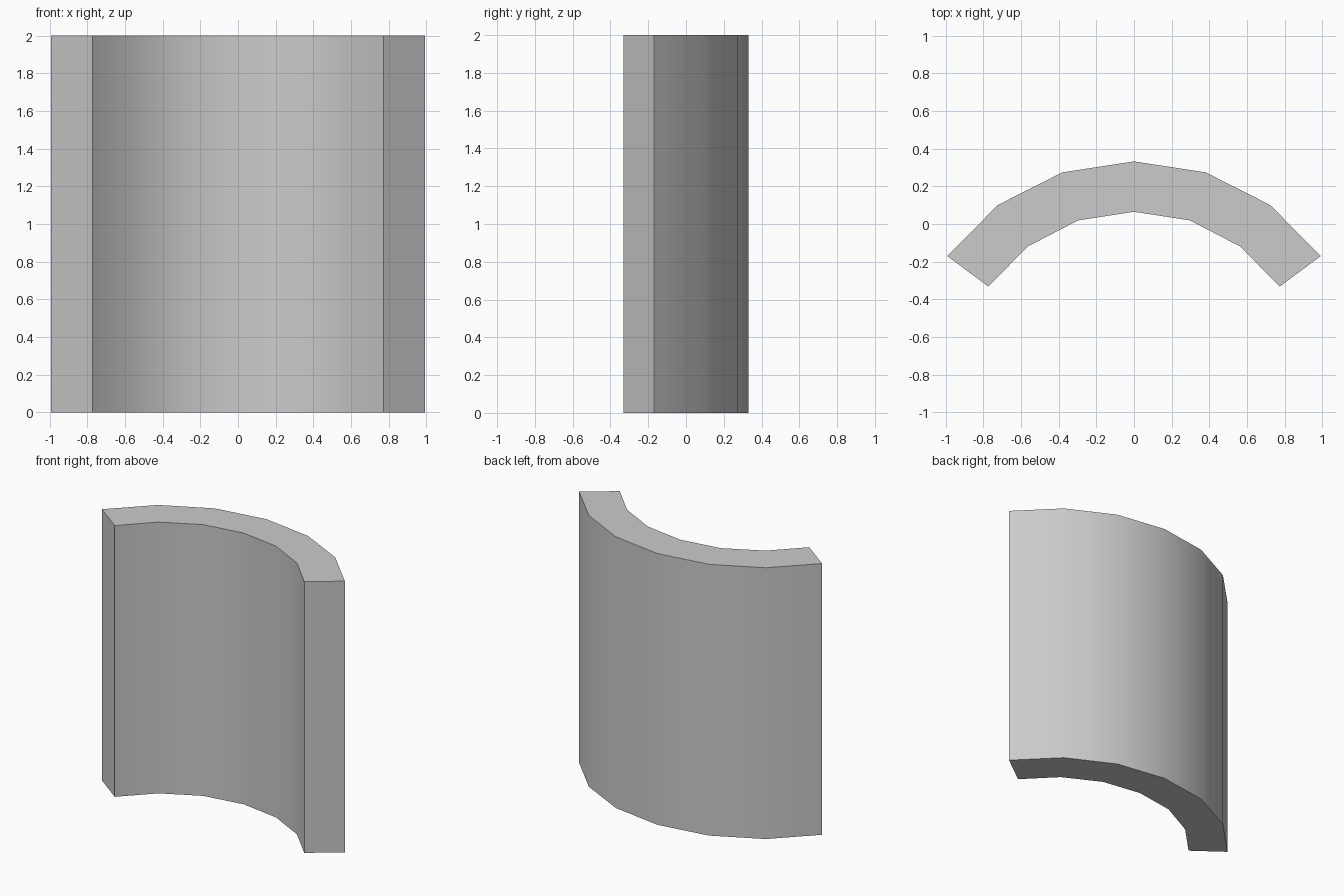
import bpy, bmesh, math

if "Cube" in bpy.data.objects:
    bpy.data.objects.remove(bpy.data.objects["Cube"])

HEIGHT = 2.0
# Right half of the plan, from the centre outwards
OUTER = [(0, 0.332), (0.38, 0.274), (0.722, 0.101), (0.991, -0.17)]
INNER = [(0, 0.065), (0.297, 0.019), (0.565, -0.12), (0.773, -0.332)]


def mirrored(half):
    return [(-x, y) for x, y in reversed(half[1:])] + half


# Curved wall: plan split into quads, then extruded upwards
bm = bmesh.new()
outer = [bm.verts.new((x, y, 0)) for x, y in mirrored(OUTER)]
inner = [bm.verts.new((x, y, 0)) for x, y in mirrored(INNER)]
plan = [bm.faces.new((outer[i], outer[i + 1], inner[i + 1], inner[i]))
        for i in range(len(outer) - 1)]
top = bmesh.ops.extrude_face_region(bm, geom=plan, use_keep_orig=True)
top_verts = [g for g in top["geom"] if isinstance(g, bmesh.types.BMVert)]
bmesh.ops.translate(bm, verts=top_verts, vec=(0, 0, HEIGHT))
bmesh.ops.recalc_face_normals(bm, faces=bm.faces[:])

mesh = bpy.data.meshes.new("curved_wall")
bm.to_mesh(mesh)
bm.free()
wall = bpy.data.objects.new("curved_wall", mesh)
bpy.context.collection.objects.link(wall)

# Smooth curved sides, sharp ends and rims
bpy.context.view_layer.objects.active = wall
wall.select_set(True)
bpy.ops.object.shade_smooth_by_angle(angle=math.radians(30))
